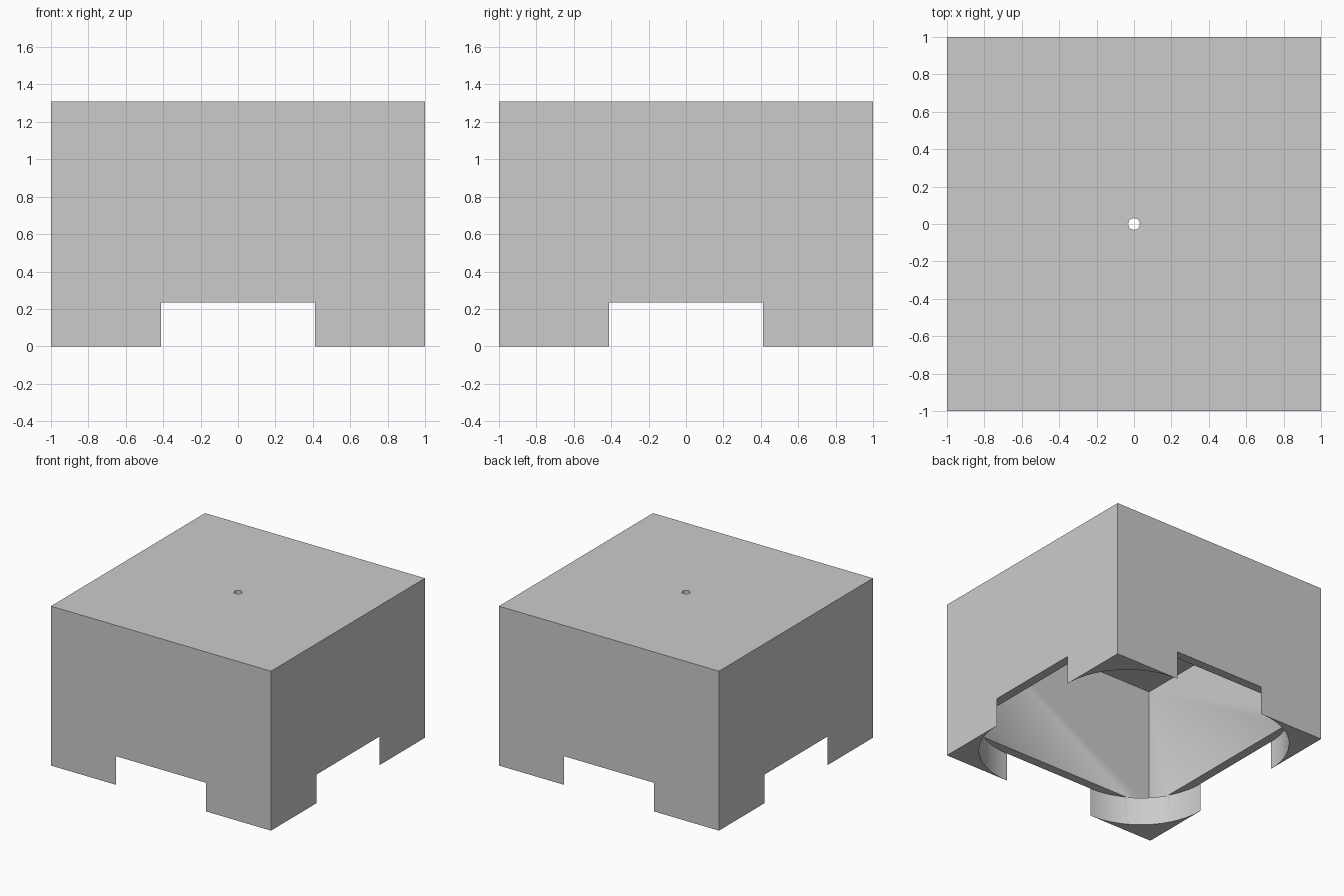
import bpy, bmesh, math

cube = bpy.data.objects.get("Cube")
if cube:
    bpy.data.objects.remove(cube, do_unlink=True)

HEIGHT = 1.31       # overall height
CLEAR = 0.235       # height of the side openings
SLOT = 0.411        # half width of the side openings
CAVITY = 0.925      # half width of the hollow
CEILING = 1.233     # underside of the top plate
HOLE = 0.031        # radius of the top hole

grey = bpy.data.materials.new("plain grey")
grey.use_nodes = True
colour = (0.6, 0.6, 0.6, 1)
grey.diffuse_color = colour
grey.node_tree.nodes["Principled BSDF"].inputs["Base Color"].default_value = colour


def prism(name, outline, z0, z1):
    """Extrude a flat outline between two heights."""
    bm = bmesh.new()
    face = bm.faces.new([bm.verts.new((x, y, z0)) for x, y in outline])
    top = bmesh.ops.extrude_face_region(bm, geom=[face])["geom"]
    verts = [v for v in top if isinstance(v, bmesh.types.BMVert)]
    bmesh.ops.translate(bm, verts=verts, vec=(0, 0, z1 - z0))
    # The extrusion keeps the first face, so turn all normals outward
    bmesh.ops.recalc_face_normals(bm, faces=bm.faces)
    mesh = bpy.data.meshes.new(name)
    bm.to_mesh(mesh)
    bm.free()
    obj = bpy.data.objects.new(name, mesh)
    bpy.context.collection.objects.link(obj)
    mesh.materials.append(grey)
    return obj


def square(h):
    return [(-h, -h), (h, -h), (h, h), (-h, h)]


def arc(cx, cy, r, start, sweep, steps):
    angles = [start + sweep * i / steps for i in range(steps + 1)]
    return [(cx + r * math.cos(a), cy + r * math.sin(a)) for a in angles]


def cut(target, cutter):
    cutter.hide_render = True
    mod = target.modifiers.new("cut", "BOOLEAN")
    mod.operation = "DIFFERENCE"
    mod.solver = "EXACT"
    mod.object = cutter
    bpy.context.view_layer.objects.active = target
    bpy.ops.object.modifier_apply(modifier=mod.name)
    bpy.data.objects.remove(cutter, do_unlink=True)


# Undercut: cross-shaped openings joined by rounded leg corners
undercut = []
for k in range(4):
    quarter = [(1.2, SLOT)] + arc(SLOT, SLOT, 1 - SLOT, 0, math.pi / 2, 24) + [(SLOT, 1.2)]
    c, s = round(math.cos(k * math.pi / 2)), round(math.sin(k * math.pi / 2))
    undercut += [(c * x - s * y, s * x + c * y) for x, y in quarter]

# Hollow block on four corner legs, with a small hole in the top
body = prism("hollow_block", square(1), 0, HEIGHT)
cut(body, prism("undercut_cutter", undercut, -0.2, CLEAR))
cut(body, prism("cavity_cutter", square(CAVITY), CLEAR - 0.002, CEILING))
cut(body, prism("hole_cutter", arc(0, 0, HOLE, 0, math.tau, 32)[:-1], 1.1, 1.5))

# Smooth the curved legs and hole, keep edges sharp
bpy.ops.object.select_all(action="DESELECT")
body.select_set(True)
bpy.context.view_layer.objects.active = body
bpy.ops.object.shade_smooth_by_angle(angle=math.radians(30))
